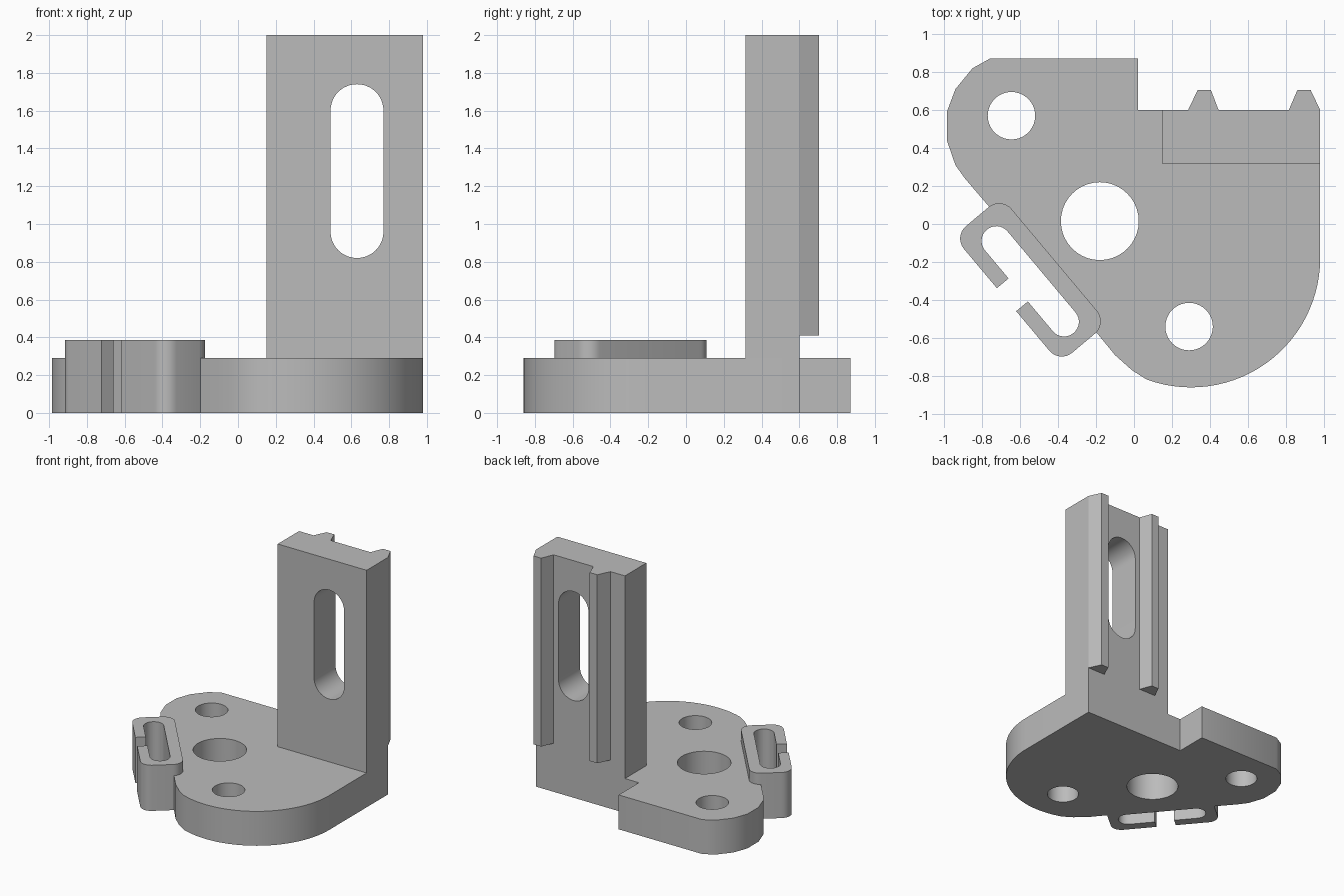
import bpy, bmesh
from math import sin, cos, radians
from mathutils import Matrix, Vector

cube = bpy.data.objects.get("Cube")
if cube:
    bpy.data.objects.remove(cube, do_unlink=True)

grey = bpy.data.materials.new("plain grey")
grey.use_nodes = True
colour = (0.5, 0.5, 0.5, 1)
grey.diffuse_color = colour
grey.node_tree.nodes["Principled BSDF"].inputs["Base Color"].default_value = colour


def arc(cx, cy, r, start, end, steps):
    angles = [radians(start + (end - start) * i / steps) for i in range(steps + 1)]
    return [(cx + r * cos(a), cy + r * sin(a)) for a in angles]


def rounded_rect(x0, x1, y0, y1, r, steps=8):
    return (arc(x1 - r, y1 - r, r, 0, 90, steps) + arc(x0 + r, y1 - r, r, 90, 180, steps)
            + arc(x0 + r, y0 + r, r, 180, 270, steps) + arc(x1 - r, y0 + r, r, 270, 360, steps))


def rect(x0, x1, y0, y1):
    return [(x0, y0), (x1, y0), (x1, y1), (x0, y1)]


def circle(cx, cy, r, steps=40):
    return arc(cx, cy, r, 0, 360, steps)[:-1]


def prism(name, outline, z0, z1, matrix=Matrix()):
    """Extrude a flat outline from z0 to z1, then place it with a matrix."""
    bm = bmesh.new()
    face = bm.faces.new([bm.verts.new((x, y, z0)) for x, y in outline])
    ext = bmesh.ops.extrude_face_region(bm, geom=[face])
    top = [v for v in ext["geom"] if isinstance(v, bmesh.types.BMVert)]
    bmesh.ops.translate(bm, verts=top, vec=(0, 0, z1 - z0))
    bmesh.ops.remove_doubles(bm, verts=bm.verts, dist=0.0005)
    bm.transform(matrix)
    bmesh.ops.recalc_face_normals(bm, faces=bm.faces)
    mesh = bpy.data.meshes.new(name)
    bm.to_mesh(mesh)
    bm.free()
    mesh.materials.append(grey)
    obj = bpy.data.objects.new(name, mesh)
    bpy.context.collection.objects.link(obj)
    return obj


def activate(obj):
    bpy.ops.object.select_all(action="DESELECT")
    obj.select_set(True)
    bpy.context.view_layer.objects.active = obj


def cut(obj, cutter):
    cutter.hide_render = True
    mod = obj.modifiers.new("cut", "BOOLEAN")
    mod.operation = "DIFFERENCE"
    mod.solver = "EXACT"
    mod.object = cutter
    activate(obj)
    bpy.ops.object.modifier_apply(modifier=mod.name)
    bpy.data.objects.remove(cutter, do_unlink=True)


# Base plate: rounded left corner, large round front, stepped back edge
outline = [(0.98, 0.60), (0.02, 0.60), (0.02, 0.87), (-0.76, 0.87), (-0.85, 0.82),
           (-0.94, 0.71), (-0.985, 0.59), (-0.985, 0.44), (-0.94, 0.31), (-0.89, 0.24),
           (-0.19, -0.58), (-0.10, -0.69), (-0.01, -0.77)]
outline += arc(0.30, -0.18, 0.68, 250, 360, 28)
plate = prism("base_plate", outline, 0, 0.29)
for cx, cy, r in ((-0.645, 0.57, 0.125), (-0.18, 0.015, 0.205), (0.29, -0.54, 0.125)):
    cut(plate, prism("hole_cutter", circle(cx, cy, r), -0.1, 0.5))

# Upright with a long slot through it
upright = prism("upright", rect(0.15, 0.98, 0.315, 0.60), 0.29, 2.0)
stand = Matrix.Rotation(radians(90), 4, "X")
cut(upright, prism("slot_cutter", rounded_rect(0.49, 0.77, 0.82, 1.74, 0.1395, 12),
                   -0.8, -0.1, stand))

# Tapered guide rails on the back
rails = []
for side, x0, x1, x2, x3 in (("right", 0.285, 0.335, 0.405, 0.445),
                             ("left", 0.815, 0.86, 0.93, 0.98)):
    profile = [(x0, 0.60), (x1, 0.705), (x2, 0.705), (x3, 0.60)]
    rails.append(prism(side + "_rail", profile, 0.41, 2.0))

# Open clip loop along the slanted edge (local x along the edge, -y outward)
turn = Matrix.Rotation(radians(-50), 4, "Z")
clip = prism("clip_loop", rounded_rect(-0.56, 0.31, -0.77, -0.443, 0.085), 0, 0.385, turn)
cut(clip, prism("loop_cutter", rounded_rect(-0.475, 0.235, -0.69, -0.535, 0.077),
                -0.1, 0.5, turn))
cut(clip, prism("gap_cutter", rect(-0.205, -0.047, -0.85, -0.61), -0.1, 0.5, turn))

for obj in [plate, upright, clip] + rails:
    activate(obj)
    bpy.ops.object.shade_smooth_by_angle(angle=radians(32))
